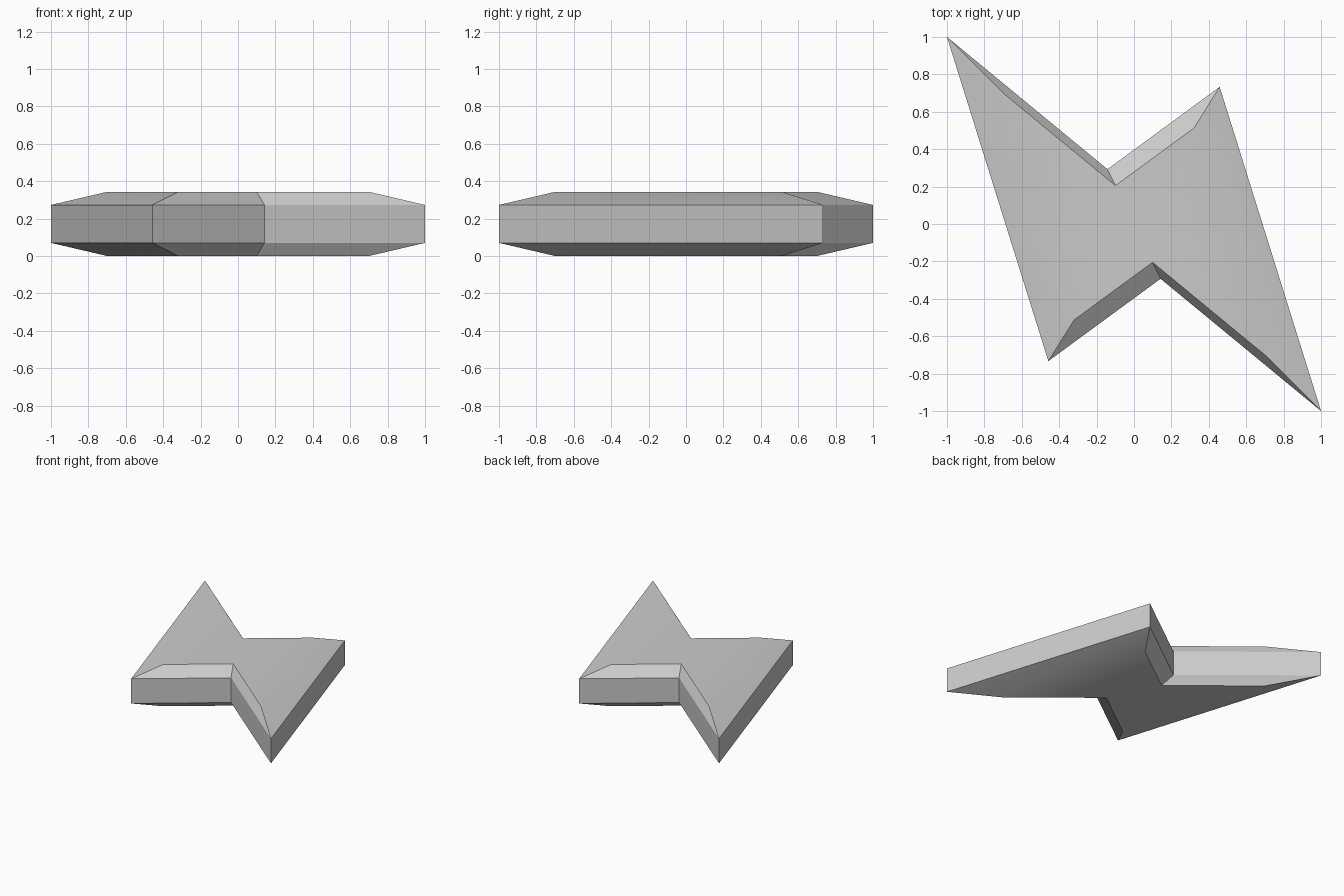
import bpy
import bmesh
from math import radians

if "Cube" in bpy.data.objects:
    bpy.data.objects.remove(bpy.data.objects["Cube"], do_unlink=True)

# Plain grey material
grey = bpy.data.materials.new("plain grey")
grey.use_nodes = True
colour = (0.6, 0.6, 0.6, 1)
grey.diffuse_color = colour
grey.node_tree.nodes["Principled BSDF"].inputs["Base Color"].default_value = colour

# Half of the bolt outline; the other half is turned by 180 degrees
half = [(-1, 1), (-0.458, -0.733), (0.142, -0.293)]
outline = half + [(-x, -y) for x, y in half]

# Stacked rings: (height, scale) give a slab with tapered rims
levels = [(0, 0.7), (0.07, 1), (0.273, 1), (0.343, 0.7)]

bm = bmesh.new()
rings = [[bm.verts.new((x * s, y * s, z)) for x, y in outline] for z, s in levels]
for low, high in zip(rings, rings[1:]):
    for i in range(len(outline)):
        j = (i + 1) % len(outline)
        bm.faces.new((low[i], low[j], high[j], high[i]))
bm.faces.new(rings[0][::-1])
bm.faces.new(rings[-1])
bmesh.ops.recalc_face_normals(bm, faces=bm.faces)

mesh = bpy.data.meshes.new("lightning_bolt")
bm.to_mesh(mesh)
bm.free()
mesh.materials.append(grey)
bolt = bpy.data.objects.new("lightning_bolt", mesh)
bpy.context.collection.objects.link(bolt)

# Soft long rims, crisp elsewhere
bpy.ops.object.select_all(action="DESELECT")
bolt.select_set(True)
bpy.context.view_layer.objects.active = bolt
bpy.ops.object.shade_smooth_by_angle(angle=radians(30))
